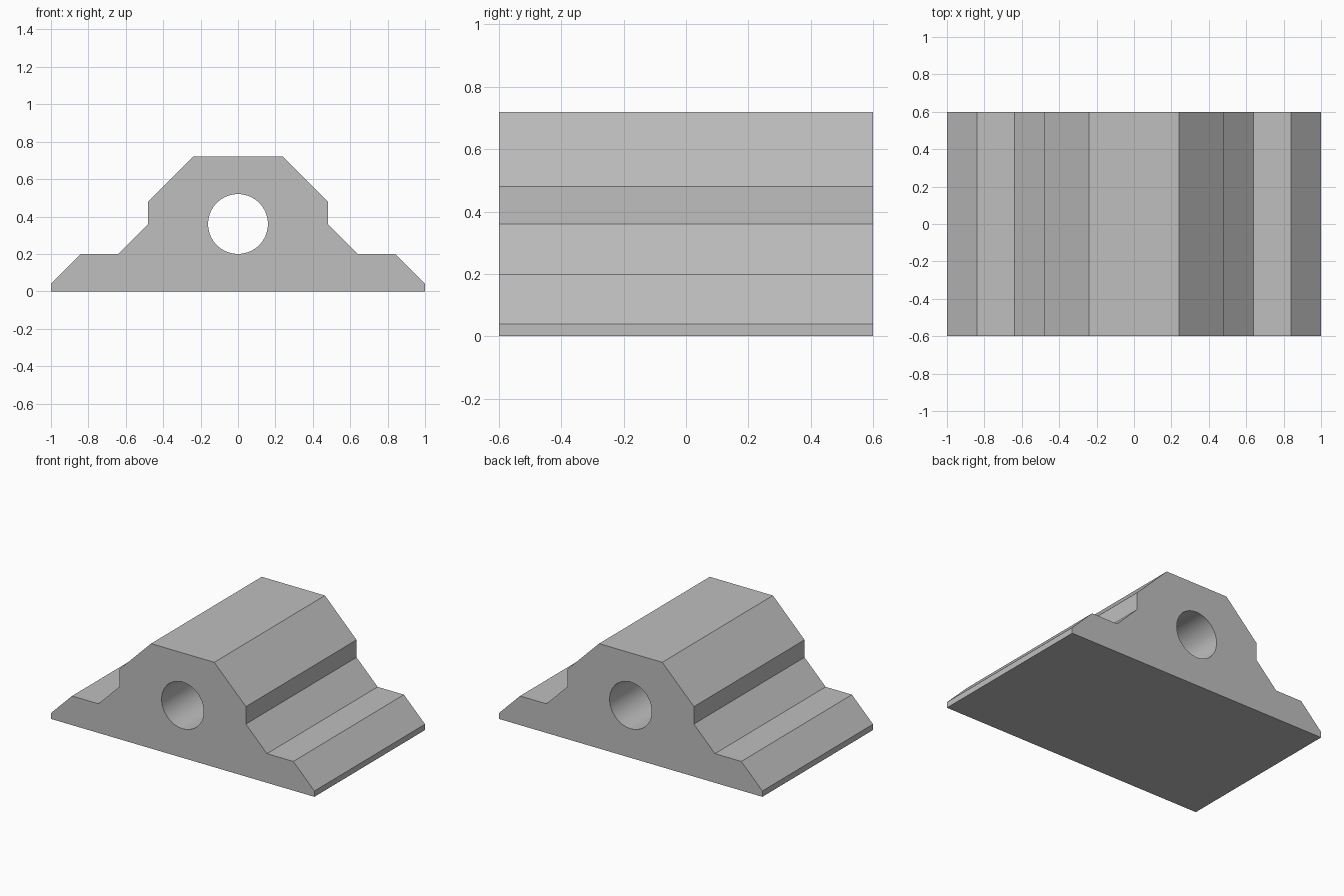
import bpy
import bmesh
import math

default = bpy.data.objects.get("Cube")
if default:
    bpy.data.objects.remove(default, do_unlink=True)

DEPTH = 1.2
BORE_RADIUS = 0.16
BORE_HEIGHT = 0.36

# Plain grey material
grey = bpy.data.materials.new("plain grey")
grey.use_nodes = True
colour = (0.52, 0.52, 0.52, 1)
grey.diffuse_color = colour
grey.node_tree.nodes["Principled BSDF"].inputs["Base Color"].default_value = colour

# Stepped half profile, mirrored into a full outline
half = [(1, 0), (1, 0.04), (0.84, 0.2), (0.64, 0.2),
        (0.48, 0.36), (0.48, 0.48), (0.24, 0.72)]
outline = half + [(-x, z) for x, z in reversed(half)]

# Block: outline extruded from front to back
bm = bmesh.new()
front = bm.faces.new([bm.verts.new((x, -DEPTH / 2, z)) for x, z in outline])
extruded = bmesh.ops.extrude_face_region(bm, geom=[front], use_keep_orig=True)
moved = [v for v in extruded["geom"] if isinstance(v, bmesh.types.BMVert)]
bmesh.ops.translate(bm, verts=moved, vec=(0, DEPTH, 0))
bmesh.ops.recalc_face_normals(bm, faces=bm.faces)
mesh = bpy.data.meshes.new("bearing_block")
bm.to_mesh(mesh)
bm.free()
mesh.materials.append(grey)
block = bpy.data.objects.new("bearing_block", mesh)
bpy.context.collection.objects.link(block)

# Round bore through the block
bpy.ops.mesh.primitive_cylinder_add(
    vertices=64, radius=BORE_RADIUS, depth=DEPTH * 1.5,
    location=(0, 0, BORE_HEIGHT), rotation=(math.pi / 2, 0, 0))
cutter = bpy.context.object
cutter.name = "bore_cutter"
cutter.data.materials.append(grey)

cut = block.modifiers.new("bore", 'BOOLEAN')
cut.operation = 'DIFFERENCE'
cut.solver = 'EXACT'
cut.object = cutter

# Apply the cut and smooth only the bore wall
bpy.ops.object.select_all(action='DESELECT')
block.select_set(True)
bpy.context.view_layer.objects.active = block
bpy.ops.object.modifier_apply(modifier=cut.name)
bpy.data.objects.remove(cutter, do_unlink=True)
bpy.ops.object.shade_smooth_by_angle(angle=math.radians(30))
